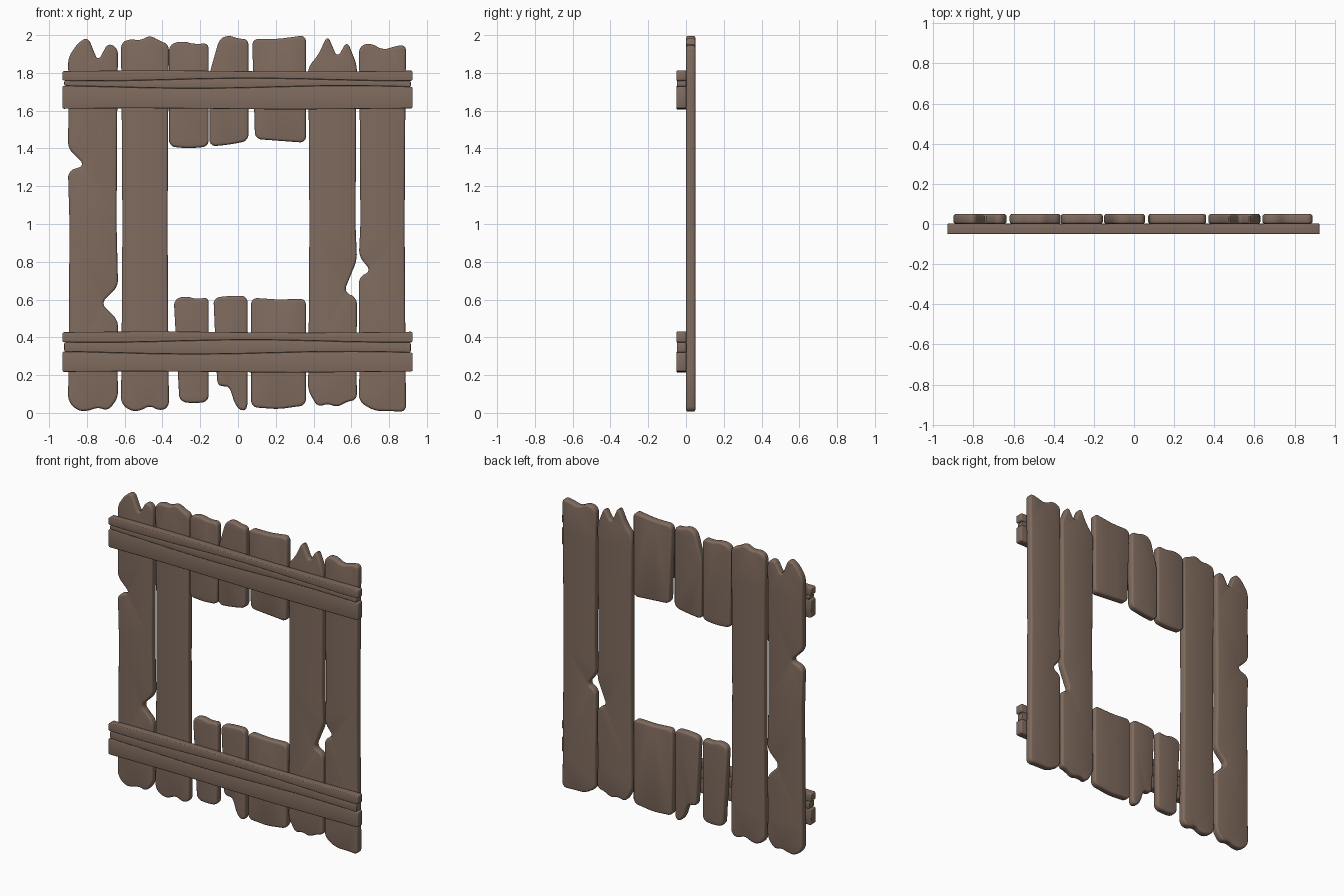
import bpy, bmesh, math
from mathutils import Vector

if "Cube" in bpy.data.objects:
    bpy.data.objects.remove(bpy.data.objects["Cube"])

wood = bpy.data.materials.new("weathered brown wood")
wood.diffuse_color = (0.215, 0.147, 0.112, 1)
wood.use_nodes = True
wood.node_tree.nodes["Principled BSDF"].inputs["Base Color"].default_value = wood.diffuse_color


def rounded(pts, cut):
    """Clip every corner a little, so outlines look worn."""
    out = []
    for i, p in enumerate(pts):
        for q in (pts[i - 1], pts[(i + 1) % len(pts)]):
            d = q - p
            out.append(p + d * min(0.27, cut / max(d.length, 1e-6)))
    return out


def board(name, outline, y0, y1, edge, cut):
    """Extrude a counter-clockwise x/z outline from y0 to y1 with softened edges."""
    pts = [Vector(p) for p in outline]
    for c in (cut, cut * 0.4):
        pts = rounded(pts, c)
    n = len(pts)
    inward = []
    for i in range(n):
        a = (pts[i] - pts[i - 1]).normalized()
        b = (pts[(i + 1) % n] - pts[i]).normalized()
        t = (a + b).normalized()
        inward.append(Vector((-t.y, t.x)))
    steps = [(1 - math.cos(k * math.pi / 6), 1 - math.sin(k * math.pi / 6)) for k in range(4)]
    profile = [(y0 + edge * d, edge * s) for d, s in steps]
    profile += [(y1 - edge * d, edge * s) for d, s in reversed(steps)]
    bm = bmesh.new()
    rings = []
    for y, inset in profile:
        flat = [p + m * inset for p, m in zip(pts, inward)]
        rings.append([bm.verts.new((q.x, y, q.y)) for q in flat])
    for r, s in zip(rings, rings[1:]):
        for i in range(n):
            j = (i + 1) % n
            bm.faces.new((r[i], r[j], s[j], s[i]))
    caps = [bm.faces.new(rings[0]), bm.faces.new(rings[-1])]
    bmesh.ops.recalc_face_normals(bm, faces=bm.faces[:])
    bmesh.ops.triangulate(bm, faces=caps)
    me = bpy.data.meshes.new(name)
    bm.to_mesh(me)
    bm.free()
    me.materials.append(wood)
    ob = bpy.data.objects.new(name, me)
    bpy.context.collection.objects.link(ob)
    bpy.context.view_layer.objects.active = ob
    ob.select_set(True)
    bpy.ops.object.shade_smooth_by_angle(angle=math.radians(40))
    ob.select_set(False)


def spread(x0, x1, heights):
    """Place heights evenly from x0 to x1."""
    n = len(heights) - 1
    return [(x0 + (x1 - x0) * i / n, z) for i, z in enumerate(heights)]


def side(x, sign, z0, z1, notch):
    """Points up one long edge: a slight waist and an optional broken notch."""
    pts = []
    if z1 - z0 > 1:
        pts = [(x + sign * 0.008 * math.sin(z * math.pi / 2), z) for z in (0.25, 1.0, 1.7)]
    if notch:
        low, tip, high, depth = notch
        pts += [(x, low), (x + sign * depth, tip), (x, high)]
    return sorted(pts, key=lambda p: p[1])


def plank(name, x0, x1, bottom, top, left=None, right=None, taper=0):
    """Upright plank with ragged ends, heights listed from left to right."""
    outline = spread(x0 + taper, x1, bottom)
    outline += side(x1, -1, bottom[-1], top[-1], right)
    outline += spread(x0, x1, top)[::-1]
    outline += side(x0, 1, bottom[0], top[0], left)[::-1]
    board(name, outline, 0.0, 0.05, 0.013, 0.02)


# Full-height planks, two on each side of the window
plank("outer_left_plank", -.90, -.635, [.06, .01, .01, .03, .01, .08],
      [1.88, 1.96, 1.99, 1.86, 1.96, 1.93], left=(1.28, 1.31, 1.4, .09), right=(.49, .58, .67, .09))
plank("inner_left_plank", -.62, -.365, [.05, .01, .01, .04, .01, .03],
      [1.96, 1.98, 1.97, 2.0, 1.97, 1.95])
plank("inner_right_plank", .37, .63, [.12, .03, .05, .03, .06, .07],
      [1.83, 1.89, 2.0, 1.88, 1.97, 1.84], right=(.61, .64, .81, .07))
plank("outer_right_plank", .64, .89, [.06, .01, .01, .005],
      [1.94, 1.96, 1.92, 1.94, 1.95], left=(.72, .75, .83, .065))

# Short planks above the window
plank("upper_short_plank_1", -.365, -.155, [1.41, 1.4, 1.41], [1.95, 1.97, 1.95, 1.96])
plank("upper_short_plank_2", -.15, .055, [1.41, 1.42, 1.44], [1.8, 1.98, 2.0, 1.98, 1.98])
plank("upper_short_plank_3", .075, .36, [1.45, 1.44, 1.43], [1.98, 1.98, 2.0], taper=.015)

# Short planks below the window
plank("lower_short_plank_1", -.34, -.155, [.06, .05, .06], [.6, .62, .6, .615], taper=.03)
plank("lower_short_plank_2", -.13, .05, [.15, .14, .14, .04, .01, .02], [.61, .62, .62], taper=.02)
plank("lower_short_plank_3", .07, .36, [.03, .02, .04], [.61, .6, .605])

# Cross rails: each split lengthwise into three strips by wavy cracks
def seam(z, phase, wave, x0, x1):
    return [(x0 + (x1 - x0) * i / 12, z + wave * math.sin(i * 0.6 + phase)) for i in range(13)]


for name, levels in (("upper_rail", (1.61, 1.725, 1.765, 1.81)),
                     ("lower_rail", (.217, .318, .38, .428))):
    for k in range(3):
        x0, x1 = -.93 + .01 * (k == 1), .925 - .01 * (k == 1)
        lower = seam(levels[k], k * 2, .003 if k == 0 else .007, x0, x1)
        upper = seam(levels[k + 1], k * 2 + 2, .003 if k == 2 else .007, x0, x1)
        board(f"{name}_strip_{k + 1}", lower + upper[::-1], -.05 + .002 * (k == 1), .002, .005, .006)
